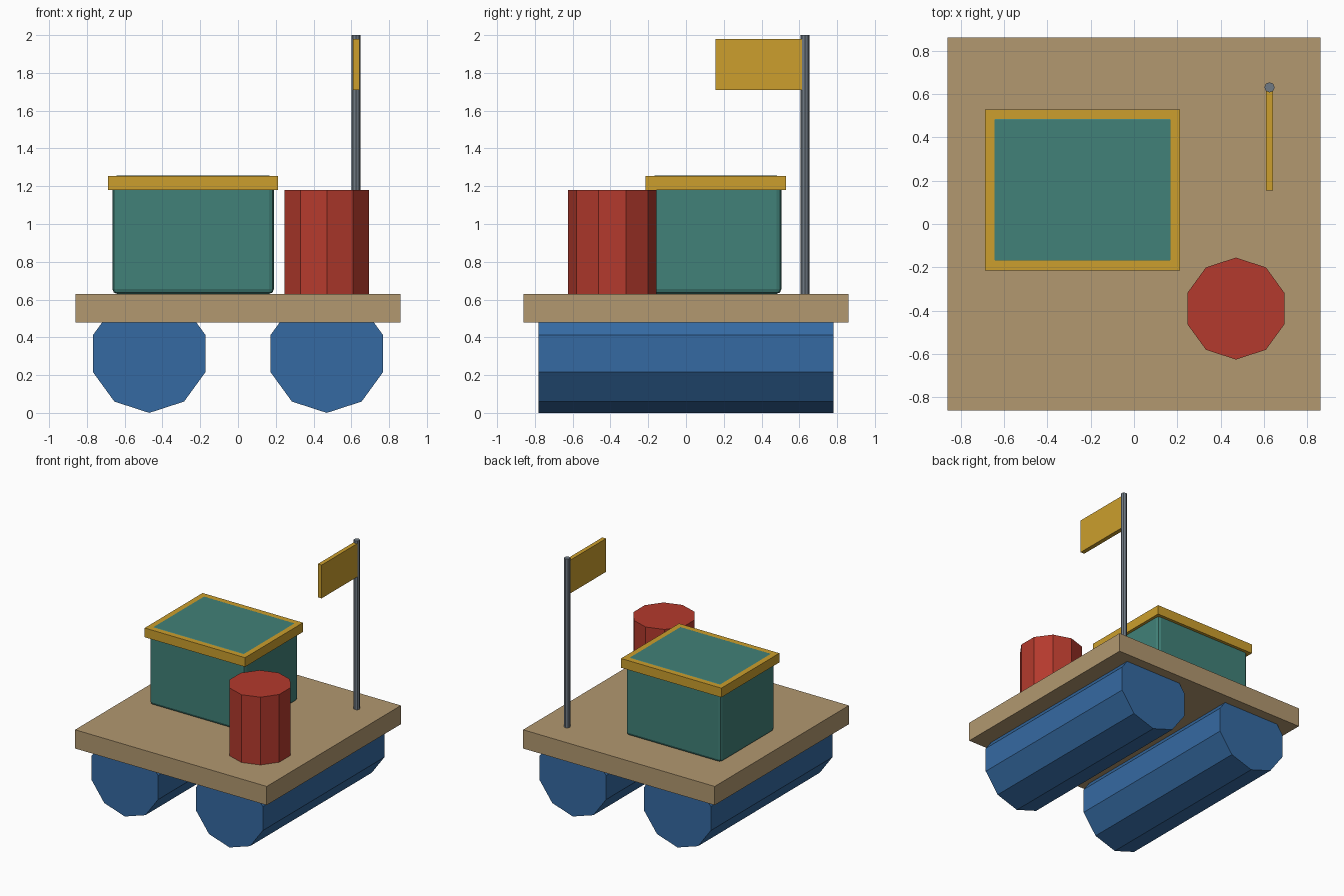
import bpy, bmesh, math
from mathutils import Matrix

if "Cube" in bpy.data.objects:
    bpy.data.objects.remove(bpy.data.objects["Cube"])


def material(name, r, g, b):
    # sRGB 0-255 to linear viewport colour
    lin = [((c / 255 + 0.055) / 1.055) ** 2.4 for c in (r, g, b)]
    m = bpy.data.materials.new(name)
    m.diffuse_color = (*lin, 1)
    m.use_nodes = True
    m.node_tree.nodes["Principled BSDF"].inputs["Base Color"].default_value = m.diffuse_color
    return m


TAN = material("tan_wood", 178, 152, 112)
TEAL = material("teal", 65, 129, 120)
RED = material("red", 180, 58, 45)
GOLD = material("gold", 204, 159, 45)
BLUE = material("blue", 53, 106, 162)
GREY = material("steel_grey", 112, 122, 132)


def finish(bm, name, mat):
    mesh = bpy.data.meshes.new(name)
    bmesh.ops.recalc_face_normals(bm, faces=bm.faces)
    bm.to_mesh(mesh)
    bm.free()
    mesh.materials.append(mat)
    ob = bpy.data.objects.new(name, mesh)
    bpy.context.collection.objects.link(ob)
    return ob


def box(name, x, y, z, mat, bevel=0):
    # x, y, z are (min, max) ranges
    bm = bmesh.new()
    size = [b - a for a, b in (x, y, z)]
    mid = [(a + b) / 2 for a, b in (x, y, z)]
    bmesh.ops.create_cube(bm, size=1, matrix=Matrix.Translation(mid) @ Matrix.Diagonal((*size, 1)))
    ob = finish(bm, name, mat)
    if bevel:
        mod = ob.modifiers.new("rounded_edges", 'BEVEL')
        mod.width, mod.segments = bevel, 2
    return ob


def prism(name, centre, radius, length, sides, mat, along_y=False):
    # flat-faced cylinder with a corner pointing along its first axis
    bm = bmesh.new()
    turn = Matrix.Rotation(math.pi / 2, 4, 'X') if along_y else Matrix()
    spin = Matrix.Rotation(math.pi / 2, 4, 'Z')
    bmesh.ops.create_cone(bm, cap_ends=True, segments=sides, radius1=radius, radius2=radius, depth=length)
    # put a corner exactly on local +y
    corner = max(bm.verts, key=lambda v: v.co.y).co
    spin = Matrix.Rotation(math.pi / 2 - math.atan2(corner.y, corner.x), 4, 'Z')
    bm.transform(Matrix.Translation(centre) @ turn @ spin)
    return finish(bm, name, mat)


# Deck and the two floats beneath it
box("deck", (-0.86, 0.86), (-0.86, 0.86), (0.478, 0.63), TAN)
for side, label in ((-1, "left"), (1, "right")):
    prism(f"{label}_float", (0.47 * side, 0, 0.314), 0.314, 1.56, 10, BLUE, along_y=True)

# Crate with a rim-like lid; the crate top shows through the lid
box("crate", (-0.665, 0.19), (-0.19, 0.505), (0.63, 1.2565), TEAL, bevel=0.025)
box("crate_lid", (-0.688, 0.213), (-0.214, 0.529), (1.18, 1.255), GOLD)

# Barrel
prism("barrel", (0.47, -0.39, 0.905), 0.235, 0.55, 10, RED)

# Flag on its pole
prism("flag_pole", (0.625, 0.63, 1.315), 0.0235, 1.37, 8, GREY)
box("flag", (0.608, 0.642), (0.155, 0.625), (1.71, 1.98), GOLD)
